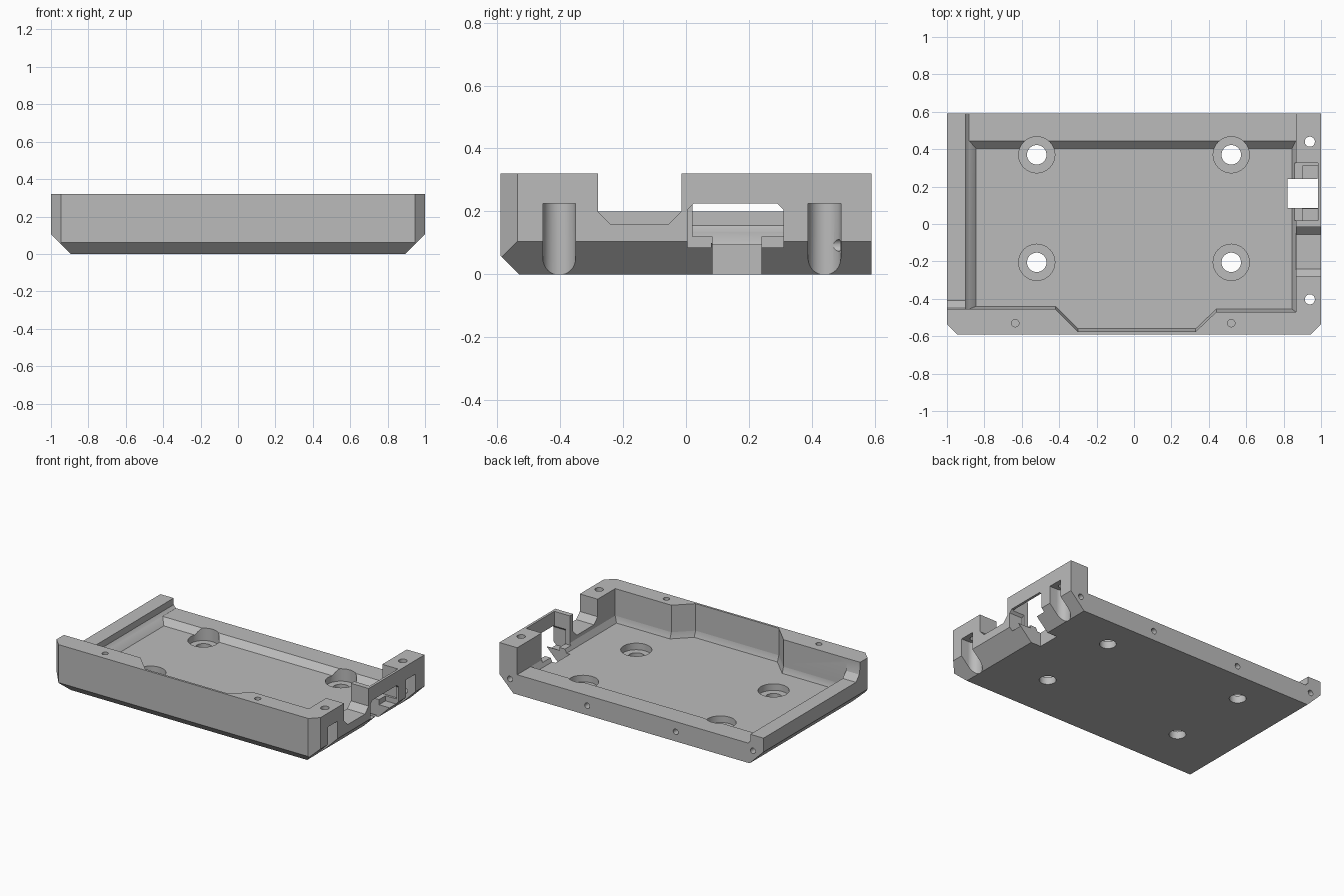
import bpy, bmesh, math
from mathutils import Vector

default = bpy.data.objects.get("Cube")
if default:
    bpy.data.objects.remove(default)

grey = bpy.data.materials.new("plain grey")
grey.use_nodes = True
colour = (0.5, 0.5, 0.5, 1)
grey.diffuse_color = colour
grey.node_tree.nodes["Principled BSDF"].inputs["Base Color"].default_value = colour


def finish(name, bm):
    bmesh.ops.recalc_face_normals(bm, faces=bm.faces[:])
    mesh = bpy.data.meshes.new(name)
    bm.to_mesh(mesh)
    bm.free()
    obj = bpy.data.objects.new(name, mesh)
    bpy.context.collection.objects.link(obj)
    mesh.materials.append(grey)
    return obj


def loft(name, loops):
    """Solid through a stack of matching loops of 3D points."""
    bm = bmesh.new()
    rings = [[bm.verts.new(p) for p in loop] for loop in loops]
    n = len(rings[0])
    for a, b in zip(rings, rings[1:]):
        for i in range(n):
            j = (i + 1) % n
            bm.faces.new((a[i], a[j], b[j], b[i]))
    bm.faces.new(rings[0])
    bm.faces.new(rings[-1])
    return finish(name, bm)


def along_x(name, profile, x0, x1):
    return loft(name, [[(x, y, z) for y, z in profile] for x in (x0, x1)])


def box(name, x0, x1, y0, y1, z0, z1):
    return along_x(name, [(y0, z0), (y1, z0), (y1, z1), (y0, z1)], x0, x1)


def cylinder(name, r, start, end, sides=32):
    start, end = Vector(start), Vector(end)
    turn = (end - start).to_track_quat("Z", "Y")
    angles = [math.tau * i / sides for i in range(sides)]
    ring = [turn @ Vector((r * math.cos(a), r * math.sin(a), 0)) for a in angles]
    return loft(name, [[p + c for p in ring] for c in (start, end)])


def cut(target, cutter):
    mod = target.modifiers.new("cut", "BOOLEAN")
    mod.operation = "DIFFERENCE"
    mod.solver = "EXACT"
    mod.object = cutter
    bpy.context.view_layer.objects.active = target
    bpy.ops.object.modifier_apply(modifier=mod.name)
    bpy.data.objects.remove(cutter)


# Outer block, trimmed by bevel planes (point, outward normal)
bm = bmesh.new()
bmesh.ops.create_cube(bm, size=1)
for v in bm.verts:
    v.co = (v.co.x * 2, v.co.y * 1.18, (v.co.z + 0.5) * 0.32)
planes = [((0, -0.59, 0.06), (0, -1, -1))]
for s in (-1, 1):
    planes += [((s, 0, 0.105), (s, 0, -1)), ((s, -0.535, 0), (s, -1, 0))]
for point, normal in planes:
    result = bmesh.ops.bisect_plane(bm, geom=bm.verts[:] + bm.edges[:] + bm.faces[:],
                                    plane_co=point, plane_no=normal, clear_outer=True)
    rim = [e for e in result["geom_cut"] if isinstance(e, bmesh.types.BMEdge)]
    bmesh.ops.edgeloop_fill(bm, edges=rim)
tray = finish("enclosure_tray", bm)


# Main cavity, with sloped edges at the floor and a ledge open to the back
def plan(z, left, right, back, inset):
    pts = [(left, -0.455), (-0.42, -0.455), (-0.3, -0.575), (0.33, -0.575),
           (0.44, -0.47), (right, -0.47)]
    loop = [(x, y + inset, z) for x, y in pts]
    return loop + [(right, back, z), (left, back, z)]


cut(tray, loft("cavity", [
    plan(0.095, -0.845, 0.845, 0.405, 0.015),
    plan(0.135, -0.882, 0.865, 0.445, 0),
    plan(0.1355, -0.883, 0.865, 0.7, 0),
    plan(0.155, -0.9, 0.865, 0.7, 0),
    plan(0.5, -0.9, 0.865, 0.7, 0)]))

# Low side wall with a curved step up to the front corner
cut(tray, along_x("side_step", [(-0.455, 0.5), (-0.455, 0.29), (-0.445, 0.24), (-0.41, 0.2),
                                (0.7, 0.2), (0.7, 0.5)], -1.1, -0.85))

# Open notch in the port wall
cut(tray, along_x("notch", [(-0.28, 0.5), (-0.28, 0.2), (-0.24, 0.16), (-0.055, 0.16),
                            (-0.015, 0.2), (-0.015, 0.5)], 0.8, 1.1))

# Connector pocket behind a thin lintel, port window and floor slot
cut(tray, box("pocket", 0.8, 0.983, 0.02, 0.325, 0.12, 0.5))
cut(tray, along_x("port_window", [(0.005, 0.085), (0.08, 0.085), (0.08, 0.1), (0.235, 0.1),
                                  (0.235, 0.085), (0.31, 0.085), (0.31, 0.205), (0.29, 0.225),
                                  (0.025, 0.225), (0.005, 0.205)], 0.9, 1.1))
cut(tray, box("floor_slot", 0.82, 1.1, 0.085, 0.24, -0.1, 0.2))

# Screw channels in the port wall, open outwards
for y in (-0.403, 0.44):
    cut(tray, cylinder("channel", 0.052, (0.945, y, -0.1), (0.945, y, 0.225)))
    cut(tray, box("channel_mouth", 0.945, 1.1, y - 0.052, y + 0.052, -0.1, 0.225))
    cut(tray, cylinder("screw_hole", 0.027, (0.94, y, 0.1), (0.94, y, 0.5)))

# Counterbored floor holes
for x in (-0.52, 0.52):
    for y in (-0.205, 0.37):
        cut(tray, cylinder("counterbore", 0.097, (x, y, 0.05), (x, y, 0.3)))
        cut(tray, cylinder("mount_hole", 0.052, (x, y, -0.1), (x, y, 0.2)))

# Blind holes in the front bosses and the back edge
for x in (-0.635, 0.52):
    cut(tray, cylinder("boss_hole", 0.02, (x, -0.53, 0.2), (x, -0.53, 0.5), 20))
for x, z in ((-0.92, 0.092), (-0.335, 0.065), (0.335, 0.065), (0.92, 0.092)):
    cut(tray, cylinder("back_hole", 0.019, (x, 0.46, z), (x, 0.7, z), 20))

bpy.ops.object.select_all(action="DESELECT")
tray.select_set(True)
bpy.context.view_layer.objects.active = tray
bpy.ops.object.shade_smooth_by_angle(angle=math.radians(25))
